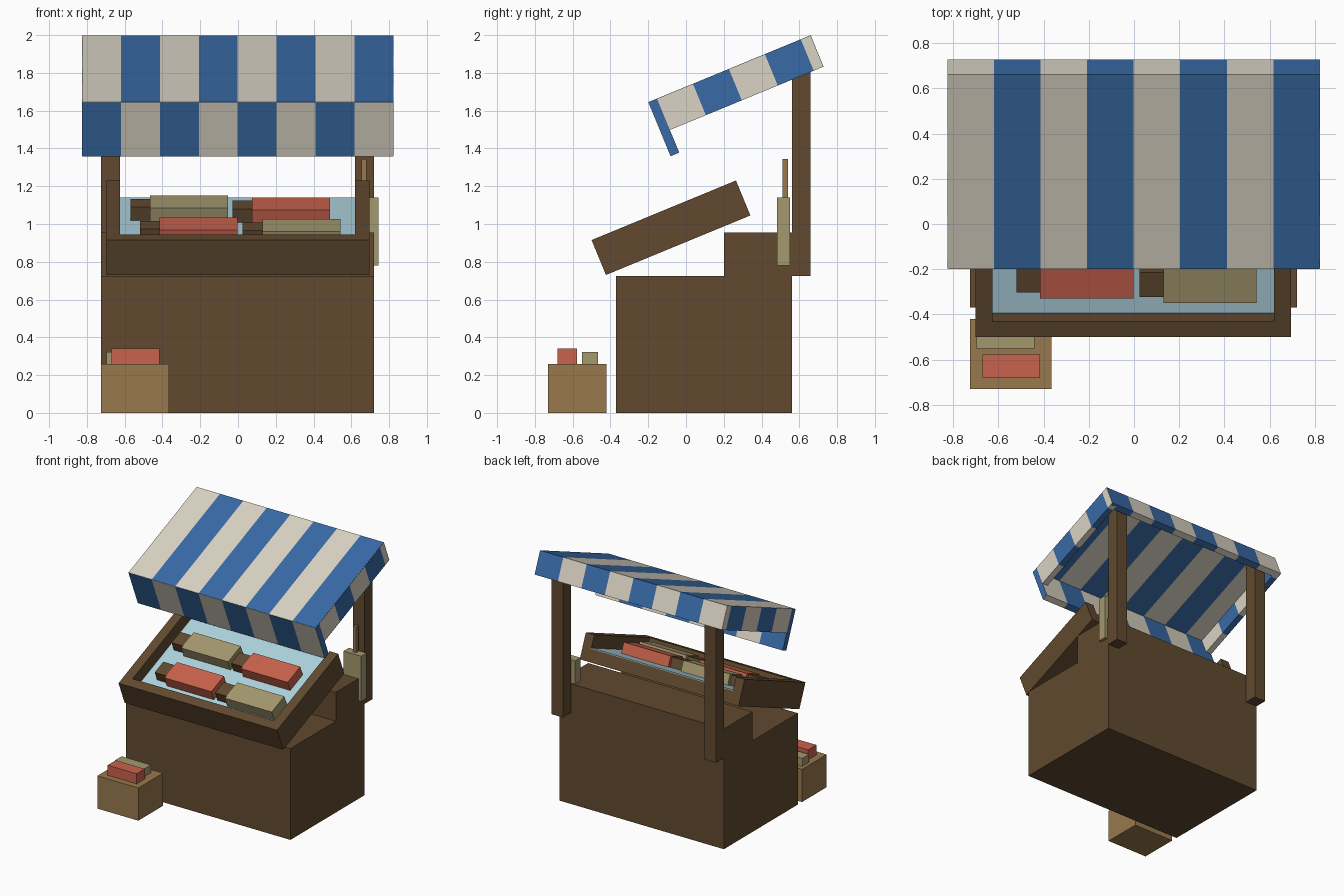
import bpy, bmesh, math
from mathutils import Matrix

if "Cube" in bpy.data.objects:
    bpy.data.objects.remove(bpy.data.objects["Cube"])

TILT = math.radians(22.4)


def srgb(r, g, b):
    f = lambda c: (c / 255 / 12.92) if c < 10 else ((c / 255 + 0.055) / 1.055) ** 2.4
    return (f(r), f(g), f(b), 1)


MATS = {}
for label, col in {
    "brown wood": (97, 73, 47), "light wood": (152, 121, 77), "cream cloth": (218, 211, 196),
    "blue cloth": (56, 106, 166), "ice blue": (174, 210, 222), "red": (200, 98, 76),
    "olive tan": (164, 152, 110),
}.items():
    m = bpy.data.materials.new(label)
    m.diffuse_color = srgb(*col)
    m.use_nodes = True
    m.node_tree.nodes["Principled BSDF"].inputs["Base Color"].default_value = m.diffuse_color
    MATS[label] = m
CLOTH = ("cream cloth", "blue cloth")


def finish(name, bm, mats, frame=None):
    bmesh.ops.recalc_face_normals(bm, faces=bm.faces)
    me = bpy.data.meshes.new(name)
    bm.to_mesh(me)
    bm.free()
    for k in mats:
        me.materials.append(MATS[k])
    ob = bpy.data.objects.new(name, me)
    bpy.context.collection.objects.link(ob)
    if frame:
        ob.matrix_world = frame
    return ob


def boxes(name, items, frame=None):
    """One object from boxes (x0, x1, y0, y1, z0, z1, colour)."""
    bm = bmesh.new()
    mats = []
    for x0, x1, y0, y1, z0, z1, col in items:
        if col not in mats:
            mats.append(col)
        mat = Matrix.Translation(((x0 + x1) / 2, (y0 + y1) / 2, (z0 + z1) / 2)) \
            @ Matrix.Diagonal((x1 - x0, y1 - y0, z1 - z0, 1))
        vs = bmesh.ops.create_cube(bm, size=1, matrix=mat)["verts"]
        for f in {f for v in vs for f in v.link_faces}:
            f.material_index = mats.index(col)
    return finish(name, bm, mats, frame)


def prism(name, profile, x0, x1, col, frame=None, axis="x"):
    """Extrude a yz profile along x, or an xy profile along z."""
    bm = bmesh.new()
    place = (lambda a, b: (x0, a, b)) if axis == "x" else (lambda a, b: (a, b, x0))
    face = bm.faces.new([bm.verts.new(place(a, b)) for a, b in profile])
    out = bmesh.ops.extrude_face_region(bm, geom=[face])["geom"]
    d = (x1 - x0, 0, 0) if axis == "x" else (0, 0, x1 - x0)
    bmesh.ops.translate(bm, verts=[v for v in out if isinstance(v, bmesh.types.BMVert)], vec=d)
    return finish(name, bm, [col], frame)


def sloped(y, z):
    return Matrix.Translation((0, y, z)) @ Matrix.Rotation(TILT, 4, "X")


# Counter with raised back step
prism("counter", [(-.37, 0), (.56, 0), (.56, .955), (.2, .955), (.2, .725), (-.37, .725)],
      -.725, .72, "brown wood")

# Rear posts
for side, x in (("left", -.725), ("right", .62)):
    boxes(side + "_post", [(x, x + .1, .56, .66, .725, 1.91, "brown wood")])

# Sloped display tray: base, three-sided rim and ice
tray = sloped(-.5, .915)
L, W = .827, .075
boxes("tray_base", [(-.69, .69, .01, L, -.2, -.104, "brown wood")], tray)
prism("tray_rim", [(-.7, 0), (.695, 0), (.695, L), (.62, L), (.62, W), (-.625, W),
                   (-.625, L), (-.7, L)], -.2, 0, "brown wood", tray, axis="z")
boxes("ice", [(-.625, .62, W, L, -.104, -.098, "ice blue")], tray)

# Wares lying on the ice, each with a narrower dark end
for i, (x, u, col) in enumerate([(-.57, .483, "olive tan"), (-.03, .457, "red"),
                                 (-.52, .178, "red"), (.025, .156, "olive tan")]):
    boxes(f"ware_{i + 1}", [
        (x + .105, x + .517, u, u + .17, -.1, -.015, col),
        (x, x + .105, u + .027, u + .143, -.1, -.022, "brown wood")], tray)

# Awning: striped sheet, skirts on the back and sides, long front valance
awning = sloped(-.2, 1.645)
A, B, U, T, E = -.825, .822, .93, .05, .002
S = (B - A) / 8
sheet, valance, back = [], [], []
for i in range(8):
    x0 = A + i * S + (E if i == 0 else 0)
    x1 = A + (i + 1) * S - (E if i == 7 else 0)
    sheet.append((x0, x1, E, U - E, -T, 0, CLOTH[i % 2]))
    valance.append((x0, x1, 0, T, -.31, -E, CLOTH[(i + 1) % 2]))
    back.append((x0, x1, U - T, U, -.18, -E, CLOTH[i % 2]))
boxes("awning_sheet", sheet, awning)
boxes("awning_front_valance", valance, awning)
boxes("awning_back_skirt", back, awning)
for side, xa, xb, ea, eb in (("left", A, A + T, A, A + E), ("right", B - T, B, B - E, B)):
    parts = [(ea, eb, E, T, -.31 + E, -E, "blue cloth")]
    u, i = T, 0
    while u < U - E:
        v = min(u + S, U - E)
        parts.append((xa, xb, u, v, -.18, -E, CLOTH[i % 2]))
        u, i = v, i + 1
    boxes(f"awning_{side}_skirt", parts, awning)

# Crate in front with two goods on top
boxes("crate", [(-.725, -.365, -.73, -.42, 0, .26, "light wood")])
boxes("crate_red_block", [(-.67, -.415, -.68, -.577, .26, .34, "red")])
boxes("crate_tan_block", [(-.697, -.44, -.55, -.465, .26, .322, "olive tan")])

# Broad blade with a handle beside the right post
boxes("paddle_blade", [(.59, .745, .482, .55, .78, 1.14, "olive tan")])
boxes("paddle_handle", [(.654, .681, .51, .54, 1.14, 1.345, "light wood")])
